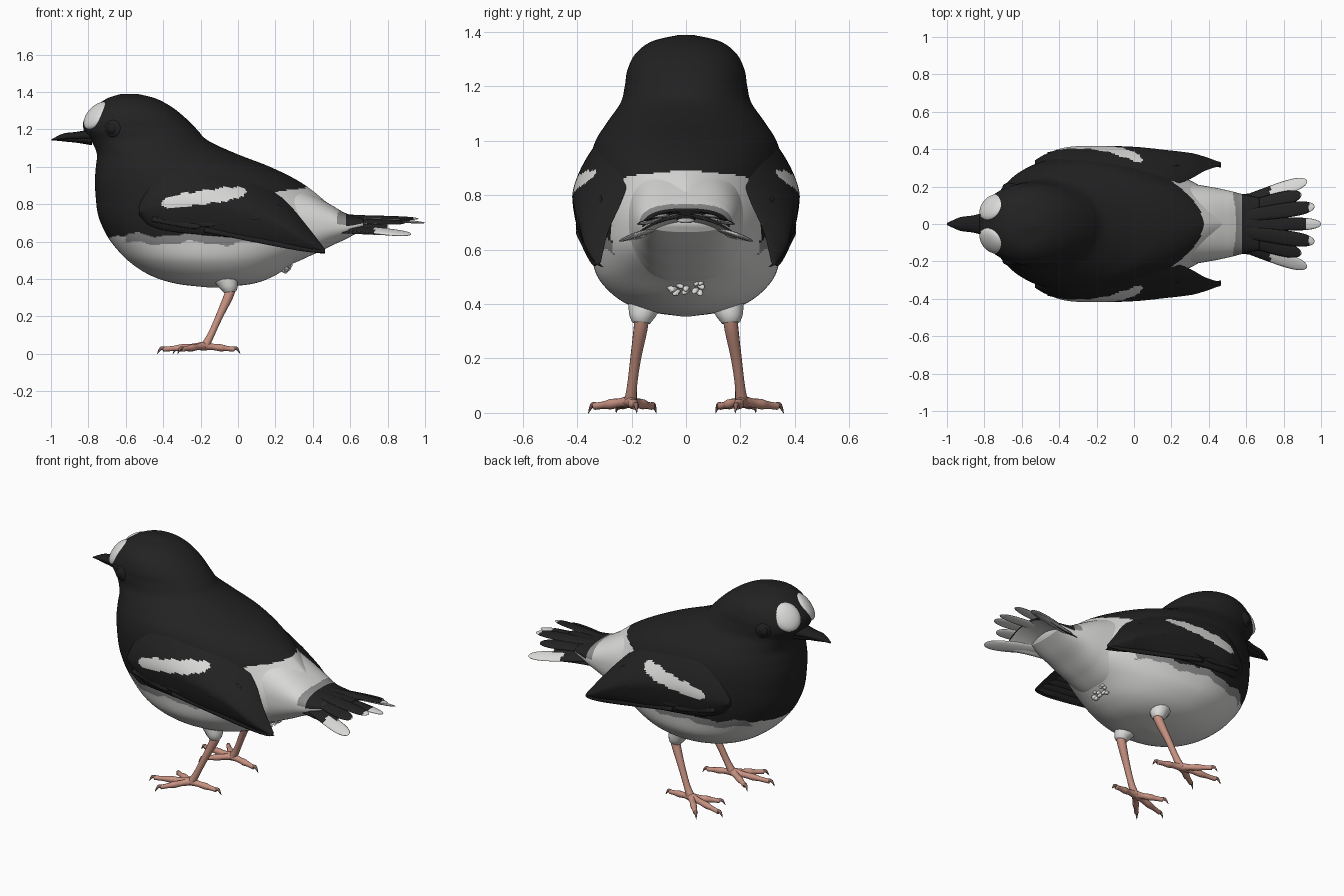
import bpy, bmesh, math, random
from mathutils import Vector

random.seed(4)
if "Cube" in bpy.data.objects:
    bpy.data.objects.remove(bpy.data.objects["Cube"])


def material(name, r, g, b):
    m = bpy.data.materials.new(name)
    m.use_nodes = True
    m.diffuse_color = (r, g, b, 1)
    m.node_tree.nodes["Principled BSDF"].inputs["Base Color"].default_value = (r, g, b, 1)
    return m


black = material("black plumage", .016, .016, .016)
white = material("white plumage", .7, .7, .69)
grey = material("grey plumage edge", .27, .27, .27)
horn = material("dark horn", .012, .012, .013)
pink = material("pink leg skin", .58, .29, .225)
claw_mat = material("brown claw", .26, .14, .115)


def spline(rows, n):
    """Smooth rows of numbers into n evenly spaced rows."""
    out, last = [], len(rows) - 1
    for k in range(n):
        u = k / (n - 1) * last
        i = min(int(u), last - 1)
        t = u - i
        quad = zip(rows[max(i - 1, 0)], rows[i], rows[i + 1], rows[min(i + 2, last)])
        out.append([b + t / 2 * (c - a + t * (2*a - 5*b + 4*c - d + t * (3*(b - c) + d - a)))
                    for a, b, c, d in quad])
    return out


def loft(name, rings, mats, rule=None):
    """Skin closed rings, cap both ends and colour faces by a rule."""
    bm = bmesh.new()
    loops = [[bm.verts.new(p) for p in ring] for ring in rings]
    n = len(loops[0])
    for a, b in zip(loops, loops[1:]):
        for i in range(n):
            j = (i + 1) % n
            bm.faces.new((a[i], a[j], b[j], b[i]))
    bm.faces.new(loops[0])
    bm.faces.new(loops[-1])
    bmesh.ops.recalc_face_normals(bm, faces=bm.faces)
    bm.normal_update()
    for f in bm.faces:
        f.smooth = True
        if rule:
            f.material_index = rule(f.calc_center_median(), f.normal)
    me = bpy.data.meshes.new(name)
    bm.to_mesh(me)
    bm.free()
    for m in mats:
        me.materials.append(m)
    ob = bpy.data.objects.new(name, me)
    bpy.context.collection.objects.link(ob)


def angles(n):
    return [math.tau * i / n for i in range(n)]


def power(v, p):
    return math.copysign(abs(v) ** p, v)


def tube(name, rows, mat, n=12, steps=24, squash=1):
    """Round limb through rows of x, y, z, radius."""
    pts = spline(rows, steps)
    rings = []
    for k, (x, y, z, r) in enumerate(pts):
        d = Vector(pts[min(k + 1, steps - 1)][:3]) - Vector(pts[max(k - 1, 0)][:3])
        side = d.cross(Vector((0, 0, 1))).normalized()
        up = side.cross(d).normalized()
        rings.append([Vector((x, y, z)) + r * (side * math.cos(a) * squash + up * math.sin(a))
                      for a in angles(n)])
    loft(name, rings, [mat])


def feather(name, base, tip, width, thick, across, mats, rule=None, steps=40):
    """Flat blade with a rounded tip."""
    base, tip = Vector(base), Vector(tip)
    d = (tip - base).normalized()
    side = (Vector(across) - d * d.dot(Vector(across))).normalized()
    up = side.cross(d)
    rings = []
    for k in range(steps):
        t = 1 - (1 - k / (steps - 1)) ** 1.6
        end = max(1 - t ** 7, .002) ** .5
        w = width * (.55 + .45 * t) * end
        rings.append([base.lerp(tip, t) + side * w * math.cos(a) + up * thick * end * math.sin(a)
                      for a in angles(14)])
    loft(name, rings, mats, rule)


def blob(name, loc, radii, mat, rot=(0, 0, 0)):
    bpy.ops.mesh.primitive_uv_sphere_add(segments=28, ring_count=18, location=loc, rotation=rot)
    ob = bpy.context.object
    ob.name, ob.scale = name, radii
    ob.data.materials.append(mat)
    bpy.ops.object.shade_smooth()


# Body and head: level slices of height, front, back, half width, widest point
slices = [(.355, -.16, -.1, .02, -.13), (.375, -.33, .08, .15, -.14), (.42, -.47, .2, .25, -.16),
          (.5, -.59, .32, .325, -.2), (.6, -.68, .48, .35, -.24), (.68, -.725, .54, .36, -.27),
          (.75, -.75, .53, .365, -.28), (.83, -.76, .45, .365, -.3), (.92, -.765, .33, .355, -.33),
          (1, -.76, .17, .332, -.36), (1.07, -.755, -.01, .288, -.42), (1.14, -.785, -.16, .24, -.48),
          (1.2, -.825, -.22, .225, -.53), (1.26, -.82, -.28, .215, -.55), (1.32, -.765, -.355, .185, -.57),
          (1.365, -.7, -.44, .125, -.58), (1.388, -.63, -.53, .03, -.59)]
rings = []
for z, front, back, w, mid in spline(slices, 220):
    ring = []
    pinch = .92 + .5 * math.exp(-((z - .78) / .17) ** 2)
    for a in angles(160):
        c, s = math.cos(a), math.sin(a)
        reach, p = (back - mid, pinch) if c > 0 else (mid - front, .92)
        ring.append((mid + reach * c, power(s, p) * w, z))
    rings.append(ring)


def body_colour(c, n):
    edge = .622 + .01 * math.sin(c.x * 19) + .006 * math.sin(c.x * 47 + 1)
    if c.x > .37 - 3.3 * min(abs(c.y), .22) ** 2 and c.z > .58:
        if c.x > .575 and n.z > 0:
            return 0
        return 2 if c.x > .545 - .6 * c.y ** 2 and n.z > .1 else 1
    if c.z < edge - .03:
        return 1
    return 2 if c.z < edge + .015 and -.6 < c.x < .36 else (1 if c.z < edge else 0)


loft("body", rings, [black, white, grey], body_colour)

# Rump: blunt rear running into the tail, as x, half width, top, bottom
rings = []
for x, w, top, low in spline([(.0, .2, 1.02, .6), (.14, .222, .985, .53), (.25, .222, .925, .475),
                              (.4, .2, .852, .53), (.5, .18, .795, .578), (.58, .16, .75, .615),
                              (.67, .14, .73, .665)], 110):
    rings.append([(x, w * power(math.cos(a), .8), (top + low) / 2 + (top - low) / 2 * power(math.sin(a), .85))
                  for a in angles(90)])
loft("rump", rings, [black, white, grey], body_colour)

# Beak: upper and lower halves
tube("upper_beak", [(-.78, 0, 1.168, .034), (-.86, 0, 1.164, .023), (-.93, 0, 1.16, .018),
                    (-.998, 0, 1.143, .003)], horn, squash=2)
tube("lower_beak", [(-.78, 0, 1.145, .03), (-.86, 0, 1.146, .018), (-.92, 0, 1.146, .012),
                    (-.975, 0, 1.143, .003)], horn, squash=2)

# Tail base: arched sheet of x, half width, top height, side drop, thickness
rings = []
for x, w, top, drop, thick in spline([(.42, .14, .72, .07, .04), (.55, .155, .745, .095, .04),
                                      (.68, .175, .738, .095, .03), (.8, .212, .73, .095, .012)], 60):
    arc = [k / 16 - 1 for k in range(33)]
    rings.append([(x, w * v, top - drop * v * v) for v in arc] +
                 [(x, w * v, top - drop * v * v - thick * (1.15 - v * v)) for v in reversed(arc)])
loft("tail_base", rings, [black, white],
     lambda c, n: 1 if n.z < 0 or (c.x > .73 and abs(c.y) > .165) else 0)

# Tail: fan of feathers as tip x, y, z and start of the white tip
fan = [(1, 0, .7, .92), (.965, .095, .722, .935), (.895, .16, .7, .89), (.925, .232, .638, .73)]
for i in range(-3, 4):
    x, y, z, start = fan[abs(i)]

    def tail_colour(c, n, start=start):
        return 1 if c.x > start or n.z < -.1 else 0

    feather("tail_feather_%d" % (i + 4), (.46, .026 * i, .742 - .006 * i * i),
            (x, math.copysign(y, i), z), .048 if i else .042, .01,
            (0, 1, -.14 * i), [black, white], tail_colour)

# Vent: small ruffled tuft
for k in range(12):
    y, z = random.uniform(-.065, .065), random.uniform(.44, .49)
    blob("vent_tuft_%d" % (k + 1), (.245 + (z - .44) * .8 - 2 * y * y, y, z), (.022, .012, .01), white,
         (random.uniform(-1, 1), .6, random.uniform(-1, 1)))

# Wing stations: x, lower edge, upper edge, outer y, inward lean of the top
wing_rows = [(-.53, .74, .79, .33, .0), (-.47, .685, .9, .366, .03), (-.36, .655, .99, .402, .07),
             (-.2, .637, 1.04, .41, .14), (0, .618, 1, .405, .2), (.15, .595, .91, .39, .18),
             (.28, .57, .79, .375, .13), (.38, .545, .67, .358, .06), (.465, .535, .56, .335, .01)]


def wing_colour(c, n):
    t = (c.x + .41) / .455
    ripple = .003 * math.sin(c.x * 60)
    on_bar = abs(c.z - .803 - .066 * t) < .037 * max(1 - abs(2 * t - 1) ** 5, 0) ** .6 + ripple
    return 1 if 0 < t < 1 and on_bar else 0


for s, label in ((-1, "left"), (1, "right")):
    # Wing: domed shell leaning in at the top
    rings = []
    for x, low, high, y, lean in spline(wing_rows, 150):
        ring = []
        half = .022 * min(1, .25 + (.465 - x) * 5)
        for a in angles(120):
            v = math.cos(a)
            dome = lean * (max(v + .25, 0) / 1.25) ** 1.6 + .022 * min(v, 0) ** 2
            ring.append((x, s * (y - dome + half * math.sin(a) - .012),
                         (low + high) / 2 + (high - low) / 2 * v))
        rings.append(ring)
    loft(label + "_wing", rings, [black, white], wing_colour)
    # Flight feathers layered over the rear of the wing
    for k in range(6):
        feather("%s_flight_feather_%d" % (label, k + 1),
                (-.18 + .03 * k, s * (.393 - .006 * k), .665 + .03 * k),
                (.465 - .045 * k, s * (.328 - .003 * k), .548 + .045 * k),
                .028, .011, (0, -s * .3, 1), [black])
    # Covert feathers near the shoulder
    for k in range(5):
        feather("%s_covert_%d" % (label, k + 1), (-.46 + .03 * k, s * .375, .72 + .006 * k),
                (-.2 + .08 * k, s * .4, .68 + .012 * k), .024, .01, (0, -s * .2, 1), [black])

    # Face: brow patch and eye
    blob(label + "_brow_patch", (-.757, s * .088, 1.272), (.088, .078, .037), white,
         (-s * .5, -.85, 0))
    blob(label + "_eyelid", (-.668, s * .192, 1.205), (.046, .02, .046), black, (0, 0, s * .35))
    blob(label + "_eye", (-.67, s * .196, 1.205), (.033, .025, .033), horn)

    # Leg with feathered thigh
    tube(label + "_thigh", [(-.085, s * .145, .44, .07), (-.06, s * .155, .39, .058),
                            (-.047, s * .162, .355, .047), (-.043, s * .164, .33, .033)], white)
    tube(label + "_leg", [(-.03, s * .16, .38, .028), (-.05, s * .167, .31, .026),
                          (-.1, s * .185, .2, .02), (-.145, s * .198, .1, .019),
                          (-.18, s * .205, .035, .025)], pink)
    # Toes and claws
    toes = {"inner": (-.32, .125), "middle": (-.4, .25), "outer": (-.3, .335), "hind": (-.02, .185)}
    for toe, (x, y) in toes.items():
        root, end = Vector((-.18, s * .205, .042)), Vector((x, s * y, .024))
        rows = [(*root.lerp(end, t), r) for t, r in ((0, .024), (.3, .017), (.55, .019), (.75, .014), (1, .013))]
        tube("%s_%s_toe" % (label, toe), rows, pink)
        d = (end - root).normalized()
        nail = [(*(end + d * t + Vector((0, 0, h))), r)
                for t, h, r in ((-.012, 0, .012), (.012, .006, .009), (.033, -.022, .001))]
        tube("%s_%s_claw" % (label, toe), nail, claw_mat, 8, 10)
